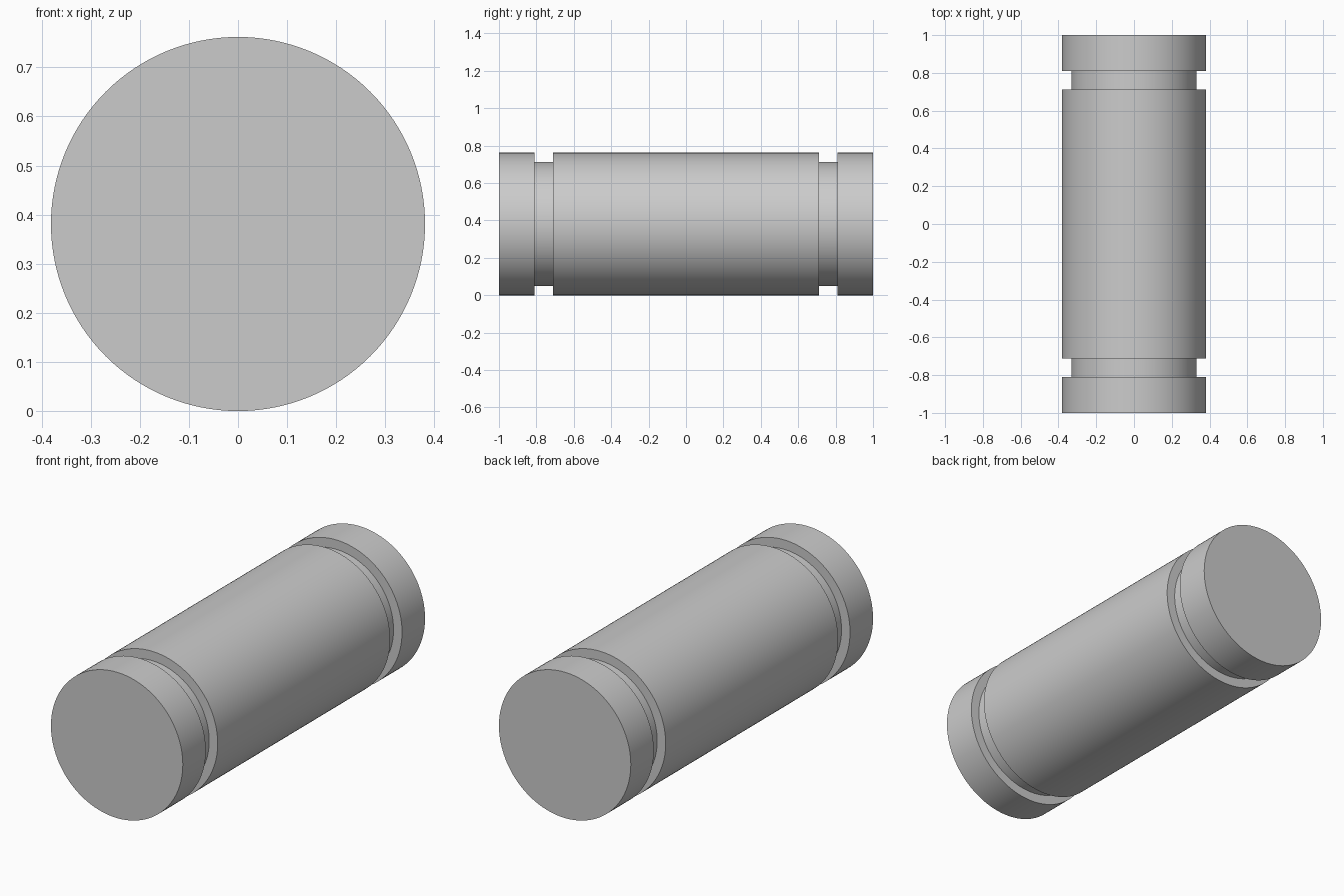
import bpy
import bmesh
from math import radians
from mathutils import Matrix, Vector

default = bpy.data.objects.get("Cube")
if default:
    bpy.data.objects.remove(default, do_unlink=True)

RADIUS = 0.381
GROOVE_RADIUS = 0.332
SIDES = 128

# Plain grey metal
metal = bpy.data.materials.new("grey_metal")
metal.use_nodes = True
GREY = (0.6, 0.6, 0.6, 1)
metal.diffuse_color = GREY
metal.node_tree.nodes["Principled BSDF"].inputs["Base Color"].default_value = GREY

# Half profile of the pin: end cap, retaining groove, main shaft
half = [(0, -1), (RADIUS, -1), (RADIUS, -0.81), (GROOVE_RADIUS, -0.81),
        (GROOVE_RADIUS, -0.712), (RADIUS, -0.712)]
profile = half + [(r, -y) for r, y in reversed(half)]

# Spin the profile around the long axis
bm = bmesh.new()
verts = [bm.verts.new((r, y, 0)) for r, y in profile]
edges = [bm.edges.new(pair) for pair in zip(verts, verts[1:])]
bmesh.ops.spin(bm, geom=verts + edges, cent=(0, 0, 0), axis=(0, 1, 0),
               angle=radians(360), steps=SIDES, use_duplicate=False)
bmesh.ops.remove_doubles(bm, verts=bm.verts, dist=0.0001)
bmesh.ops.recalc_face_normals(bm, faces=bm.faces)
bmesh.ops.transform(bm, matrix=Matrix.Translation(Vector((0, 0, RADIUS))), verts=bm.verts)

mesh = bpy.data.meshes.new("grooved_pin")
bm.to_mesh(mesh)
bm.free()
mesh.materials.append(metal)
pin = bpy.data.objects.new("grooved_pin", mesh)
bpy.context.collection.objects.link(pin)

# Smooth barrel with crisp groove and end edges
bpy.ops.object.select_all(action="DESELECT")
pin.select_set(True)
bpy.context.view_layer.objects.active = pin
bpy.ops.object.shade_smooth_by_angle(angle=radians(30))
